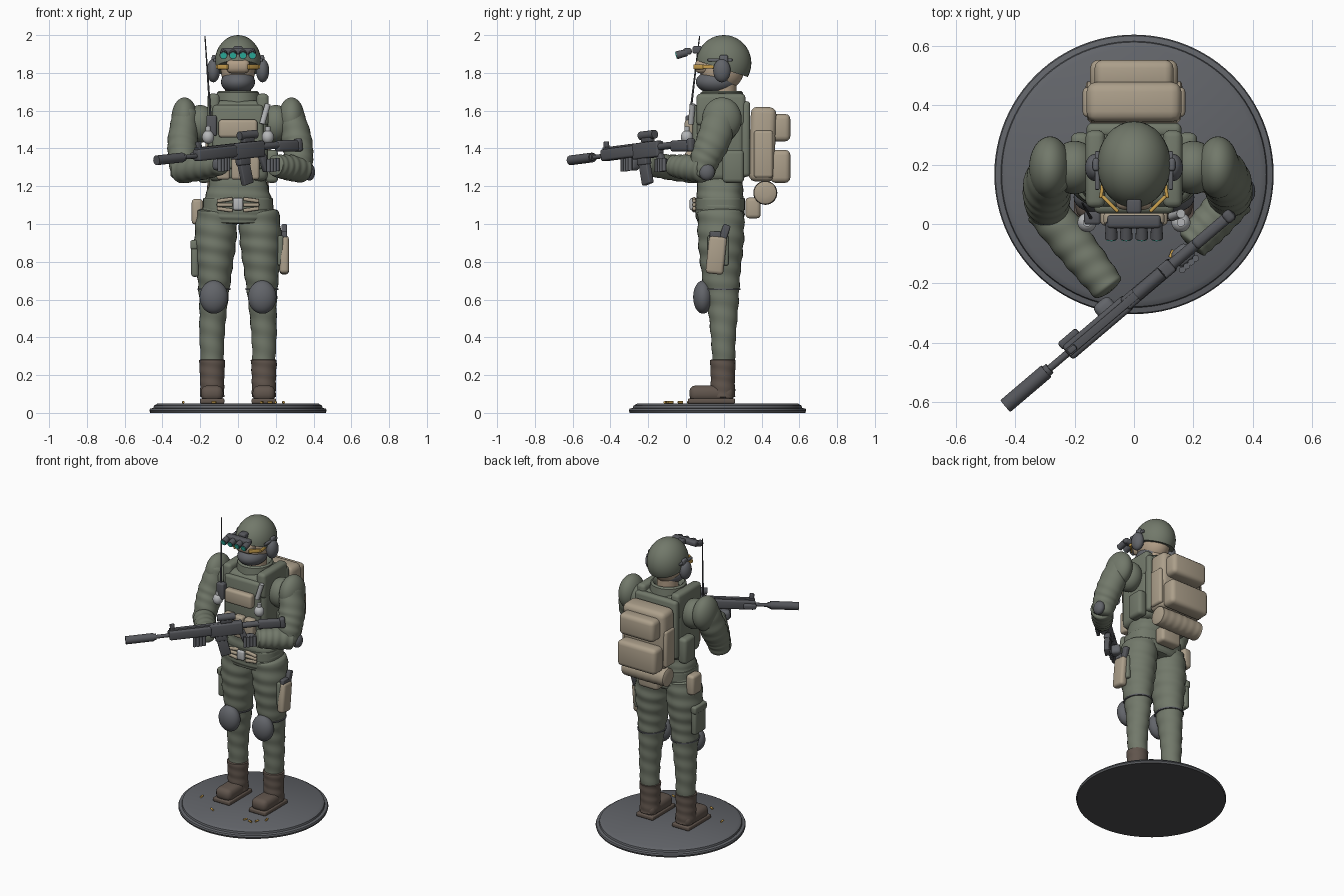
import bpy, bmesh, math
from mathutils import Vector, Matrix, Euler

if "Cube" in bpy.data.objects:
    bpy.data.objects.remove(bpy.data.objects["Cube"])

def material(name, rgb):
    m = bpy.data.materials.new(name)
    m.diffuse_color = (*rgb, 1)
    m.use_nodes = True
    m.node_tree.nodes["Principled BSDF"].inputs["Base Color"].default_value = m.diffuse_color
    return m

OLIVE = material("olive_cloth", (.168, .19, .145))
GREY = material("base_grey", (.122, .128, .142))
GUN = material("gunmetal", (.092, .095, .106))
TAN = material("tan_canvas", (.41, .345, .255))
BROWN = material("boot_brown", (.118, .09, .073))
LIGHT = material("light_metal", (.46, .47, .48))
TEAL = material("teal_lens", (.03, .52, .41))
AMBER = material("amber", (.62, .37, .08))
BLACK = material("dark_felt", (.075, .077, .08))
SKIN = material("skin", (.44, .34, .24))

# ---- helpers
def finish(bm, name, mat, matrix=None):
    if matrix:
        bm.transform(matrix)
    bmesh.ops.recalc_face_normals(bm, faces=bm.faces[:])
    me = bpy.data.meshes.new(name)
    bm.to_mesh(me)
    bm.free()
    me.materials.append(mat)
    me.shade_smooth()
    me.set_sharp_from_angle(angle=math.radians(42))
    ob = bpy.data.objects.new(name, me)
    bpy.context.collection.objects.link(ob)
    return ob

def box(name, c, size, mat, bevel=.01, rot=(0, 0, 0), frame=None):
    bm = bmesh.new()
    bmesh.ops.create_cube(bm, size=1, matrix=Matrix.Diagonal((*size, 1)))
    bmesh.ops.bevel(bm, geom=bm.edges[:], offset=min(bevel, min(size) * .45), segments=3,
                    profile=.5, affect='EDGES', clamp_overlap=True)
    m = Matrix.Translation(c) @ Euler([math.radians(a) for a in rot]).to_matrix().to_4x4()
    return finish(bm, name, mat, (frame @ m) if frame else m)

def ball(name, c, r, mat, cut=None):
    bm = bmesh.new()
    bmesh.ops.create_uvsphere(bm, u_segments=32, v_segments=20, radius=1)
    bm.transform(Matrix.Translation(c) @ Matrix.Diagonal((*r, 1)))
    if cut:
        bmesh.ops.bisect_plane(bm, geom=bm.verts[:] + bm.edges[:] + bm.faces[:],
                               plane_co=cut[0], plane_no=cut[1], clear_inner=True)
        bmesh.ops.holes_fill(bm, edges=[e for e in bm.edges if e.is_boundary])
    return finish(bm, name, mat)

def rod(name, p, q, r1, mat, r2=None, frame=None, n=16):
    p, q = Vector(p), Vector(q)
    bm = bmesh.new()
    bmesh.ops.create_cone(bm, cap_ends=True, segments=n, radius1=r1,
                          radius2=r1 if r2 is None else r2, depth=(q - p).length)
    rot = Vector((0, 0, 1)).rotation_difference(q - p).to_matrix().to_4x4()
    m = Matrix.Translation((p + q) / 2) @ rot
    return finish(bm, name, mat, (frame @ m) if frame else m)

def limb(name, pts, mat, amp=.03, waves=6, rings=48, n=28, power=1.0, cap=.04):
    """Loft of wrinkled rings through points (x, y, z, half width, half depth)."""
    P = [pts[0]] + list(pts) + [pts[-1]]
    def at(s):
        f = min(max(s, 0), .99999) * (len(pts) - 1)
        i = int(f)
        t = f - i
        return [.5 * (2 * b + (c - a) * t + (2 * a - 5 * b + 4 * c - d) * t * t
                + (3 * b - a - 3 * c + d) * t ** 3) for a, b, c, d in zip(*P[i:i + 4])]
    bm, prev = bmesh.new(), None
    for k in range(rings + 1):
        s = k / rings
        v = at(s)
        tan = Vector(at(s + .02)[:3]) - Vector(at(s - .02)[:3])
        q = Vector((0, 0, 1)).rotation_difference(tan)
        e = min(1, min(s, 1 - s) / cap)
        e = max(.35, math.sqrt(1 - (1 - e) ** 2))
        ring = []
        for j in range(n):
            a = 2 * math.pi * j / n
            w = e * (1 + amp * math.sin(2 * math.pi * waves * s + a))
            ca, sa = math.cos(a), math.sin(a)
            o = Vector((math.copysign(abs(ca) ** power, ca) * v[3] * w,
                        math.copysign(abs(sa) ** power, sa) * v[4] * w, 0))
            ring.append(bm.verts.new(Vector(v[:3]) + q @ o))
        if prev:
            for j in range(n):
                bm.faces.new((prev[j], prev[(j + 1) % n], ring[(j + 1) % n], ring[j]))
        if k in (0, rings):
            bm.faces.new(ring)
        prev = ring
    return finish(bm, name, mat)

def lathe(name, profile, c, mat, n=96):
    bm = bmesh.new()
    vs = [bm.verts.new((r, 0, z)) for r, z in profile]
    es = [bm.edges.new(p) for p in zip(vs, vs[1:])]
    bmesh.ops.spin(bm, geom=vs + es, cent=(0, 0, 0), axis=(0, 0, 1), angle=2 * math.pi, steps=n)
    bmesh.ops.remove_doubles(bm, verts=bm.verts[:], dist=1e-4)
    return finish(bm, name, mat, Matrix.Translation(c))

# ---- display base and spent casings
lathe("base_pad", [(0, 0), (.466, 0), (.466, .006), (0, .006)], (0, .167, 0), BLACK)
lathe("base_disc", [(0, .006), (.466, .006), (.47, .012), (.466, .022), (.448, .026), (.445, .038),
                    (.425, .05), (0, .05)], (0, .167, 0), GREY)
for x, y, a in [(.127, -.1, 20), (.2, -.08, 80), (.24, -.03, 140), (.17, -.11, 50), (-.29, .02, 30), (-.127, -.1, 100)]:
    d = Vector((math.cos(a), math.sin(a), 0)) * .013
    p = Vector((x, y, .056))
    rod("casing", p - d, p + d, .006, AMBER, n=10)

# ---- legs, boots, knee pads
for s in (-1, 1):
    limb("trouser_leg", [(s * .135, .2, .23, .058, .058), (s * .138, .198, .4, .066, .066),
                         (s * .13, .195, .58, .075, .083), (s * .125, .185, .75, .093, .104),
                         (s * .12, .185, .92, .111, .122), (s * .108, .185, 1.08, .105, .122)],
         OLIVE, amp=.026, waves=10, rings=90)
    limb("boot_shaft", [(s * .137, .195, .08, .064, .066), (s * .137, .195, .18, .064, .064),
                        (s * .137, .195, .285, .069, .068)], BROWN, amp=.018, waves=4)
    box("boot_foot", (s * .137, .135, .103), (.118, .235, .085), BROWN, .034)
    box("boot_sole", (s * .137, .135, .063), (.13, .25, .028), BROWN, .008)
    ball("knee_pad", (s * .128, .09, .613), (.075, .052, .088), GREY)
    limb("knee_strap", [(s * .127, .19, .648, .088, .098), (s * .127, .19, .662, .089, .1)],
         GREY, amp=0, rings=4)

# ---- torso, vest and collar
limb("hips_and_waist", [(0, .18, 1.0, .15, .115), (0, .18, 1.05, .19, .13), (0, .18, 1.13, .178, .125),
                        (0, .18, 1.25, .15, .12), (0, .18, 1.45, .16, .12), (0, .18, 1.66, .13, .1)],
     OLIVE, amp=.012, waves=10, rings=60, power=.75)
box("vest", (0, .185, 1.44), (.32, .26, .43), OLIVE, .04)
box("front_plate", (0, .06, 1.46), (.27, .05, .34), OLIVE, .02)
box("back_plate", (0, .315, 1.45), (.32, .05, .4), OLIVE, .02)
lathe("collar", [(.075, 1.6), (.125, 1.6), (.112, 1.695), (.1, 1.705), (.085, 1.69), (.075, 1.6)],
      (0, .19, 0), OLIVE, 40)
for s in (-1, 1):
    box("shoulder_strap", (s * .13, .185, 1.605), (.065, .26, .17), OLIVE, .022)
    box("side_pouch", (s * .18, .25, 1.305), (.065, .115, .175), OLIVE, .022)

# ---- belt and hip gear
limb("belt", [(0, .18, 1.07, .187, .133), (0, .18, 1.14, .185, .132)], OLIVE, amp=0, rings=12, power=.75, cap=.1)
for s in (-1, 1):
    for k in range(3):
        box("belt_webbing", (s * .07, .043, 1.077 + .025 * k), (.085, .02, .02), TAN, .007, (0, s * 8 * (k - 1), 0))
box("belt_buckle", (0, .032, 1.105), (.055, .025, .065), LIGHT, .012)
box("rear_belt_pouch", (.02, .355, 1.085), (.15, .08, .11), TAN, .02)
box("hip_pouch", (-.215, .22, 1.065), (.06, .1, .135), TAN, .018)
box("thigh_pouch", (-.228, .19, .815), (.04, .12, .19), OLIVE, .015)
box("thigh_pouch_flap", (-.232, .19, .89), (.04, .13, .05), OLIVE, .012)
box("holster", (.245, .16, .835), (.05, .095, .2), TAN, .018, (-6, 0, 0))
box("holster_plate", (.225, .17, .86), (.03, .11, .16), OLIVE, .01)
box("sidearm_grip", (.245, .205, .955), (.03, .04, .085), GUN, .008, (-18, 0, 0))
box("sidearm_slide", (.245, .155, .935), (.03, .06, .05), GUN, .006)

# ---- chest gear
box("admin_pouch", (0, .018, 1.505), (.205, .05, .095), TAN, .016)
for k in (-1, 0, 1):
    box("magazine_pouch", (k * .078, .025, 1.31), (.07, .06, .15), TAN, .014)
box("radio", (-.14, .02, 1.52), (.055, .045, .11), GUN, .01)
rod("antenna", (-.145, .02, 1.56), (-.175, .072, 1.995), .006, GUN, .003, n=8)
for s in (-1, 1):
    ball("grenade", (s * .158, .005, 1.46), (.032, .032, .036), LIGHT)
    rod("grenade_fuse", (s * .158, .005, 1.485), (s * .158, .005, 1.515), .014, LIGHT)
rod("light_stick", (.128, .025, 1.53), (.158, .035, 1.635), .015, LIGHT)

# ---- backpack
box("backpack", (0, .405, 1.422), (.32, .135, .395), TAN, .035, (-2, 0, 0))
for z, h, w in ((1.51, .145, .265), (1.305, .175, .295)):
    box("backpack_pocket", (0, .5, z), (w, .105, h), TAN, .028)
for s in (-1, 1):
    box("backpack_side_pocket", (s * .155, .41, 1.37), (.035, .1, .25), TAN, .015)
limb("bedroll", [(-.165, .42, 1.165, .06, .06), (0, .42, 1.165, .063, .063), (.165, .42, 1.165, .06, .06)],
     TAN, amp=.012, waves=7)

# ---- arms and gloves
arms = [(-1, (-.292, .045, 1.285), (-.078, -.225, 1.318), (-.095, -.285, 1.315)),
        (1, (.328, .08, 1.29), (.19, -.075, 1.31), (.165, -.105, 1.312))]
for s, elbow, wrist, hand in arms:
    e, w, h = Vector(elbow), Vector(wrist), Vector(hand)
    sh = Vector((s * .272, .195, 1.61))
    m = (e + sh) / 2 + Vector((s * .01, .01, 0))
    limb("upper_arm", [(*(e + Vector((0, 0, -.05))), .06, .06), (*e.lerp(m, .3), .075, .078),
                       (*m, .08, .09), (*sh, .066, .085)], OLIVE, amp=.022, waves=7, cap=.1)
    ball("shoulder", (s * .283, .19, 1.555), (.07, .105, .115), OLIVE)
    ball("armpit", (s * .2, .19, 1.53), (.08, .09, .1), OLIVE)
    out = (e - w).normalized() * .03
    limb("forearm", [(*(w), .056, .054), (*w.lerp(e, .5), .068, .066), (*(e + out), .07, .07)],
         OLIVE, amp=.028, waves=6, cap=.08)
    if s > 0:
        ball("elbow_pad", (e.x + .05, e.y + .03, 1.275), (.03, .042, .045), GREY)
    box("glove", h, (.07, .065, .065), GREY, .02, (0, 0, 40))
    for k in range(4):
        f = h + Vector((.765, .65, .09)) * (.02 * k - .03) + Vector((.02, -.03, 0))
        rod("finger", f + Vector((0, 0, -.035)), f + Vector((0, 0, .035)), .011, GREY, n=10)

# ---- head
rod("neck", (0, .2, 1.6), (0, .2, 1.8), .068, SKIN, n=24)
ball("head", (0, .19, 1.81), (.09, .115, .105), SKIN)
ball("face_mask", (0, .16, 1.752), (.09, .108, .063), GREY)
box("face_band", (0, .085, 1.835), (.125, .075, .075), SKIN, .028)
ball("helmet", (0, .2, 1.852), (.124, .146, .148), OLIVE, cut=((0, .06, 1.864), (0, .32, 1)))
for s in (-1, 1):
    box("eyewear", (s * .08, .068, 1.832), (.075, .012, .026), AMBER, .004, (0, 0, s * 45))
    box("eyewear_temple", (s * .107, .122, 1.832), (.012, .07, .02), AMBER, .004, (0, 0, s * 8))
    ball("ear_cup", (s * .13, .19, 1.812), (.035, .046, .062), GREY)
    box("ear_cup_arm", (s * .128, .2, 1.865), (.022, .045, .06), GREY, .01)
    box("helmet_rail", (s * .124, .18, 1.868), (.016, .13, .018), GREY, .005)

# ---- night vision goggles
box("goggle_mount", (0, .06, 1.922), (.05, .05, .04), GUN, .01)
box("goggle_bridge", (0, .008, 1.914), (.18, .045, .035), GUN, .012)
for x in (-.076, -.026, .026, .076):
    a, b = Vector((x, .005, 1.908)), Vector((x * 1.01, -.05, 1.893))
    rod("goggle_tube", a, b, .019, GUN, .021)
    rod("goggle_lens", b, b + (b - a) * .07, .0165, TEAL)

# ---- rifle, built along local x from muzzle to stock
ax = Vector((.765, .65, .085)).normalized()
ay = Vector((0, 0, 1)).cross(ax).normalized()
az = ax.cross(ay)
R = Matrix((ax, ay, az)).transposed().to_4x4()
R.translation = Vector((-.432, -.612, 1.337))
rod("suppressor", (0, 0, 0), (.18, 0, 0), .026, GUN, frame=R)
rod("suppressor_collar", (.165, 0, 0), (.195, 0, 0), .02, GUN, frame=R)
rod("barrel", (.17, 0, 0), (.32, 0, 0), .012, GUN, frame=R)
box("handguard", (.41, 0, .003), (.27, .058, .062), GUN, .012, frame=R)
box("top_rail", (.48, 0, .037), (.4, .028, .014), GUN, .003, frame=R)
box("front_sight", (.3, 0, .052), (.03, .02, .045), GUN, .005, frame=R)
box("side_light", (.31, .033, .0), (.08, .03, .035), GUN, .01, frame=R)
box("receiver", (.635, 0, .0), (.21, .05, .085), GUN, .01, frame=R)
box("magazine_well", (.6, 0, -.05), (.075, .042, .05), GUN, .006, frame=R)
box("magazine", (.61, 0, -.115), (.065, .034, .13), GUN, .006, (0, -10, 0), R)
box("pistol_grip", (.745, 0, -.075), (.04, .035, .1), GUN, .01, (0, -18, 0), R)
box("optic_base", (.64, 0, .058), (.075, .035, .03), GUN, .005, frame=R)
rod("optic", (.585, 0, .08), (.7, 0, .08), .023, GUN, frame=R)
rod("buffer_tube", (.72, 0, .01), (.9, 0, .01), .019, GUN, frame=R)
box("stock", (.91, 0, .0), (.15, .038, .06), GUN, .014, (0, 4, 0), R)
box("butt_pad", (.99, 0, -.002), (.035, .042, .07), GUN, .012, frame=R)
